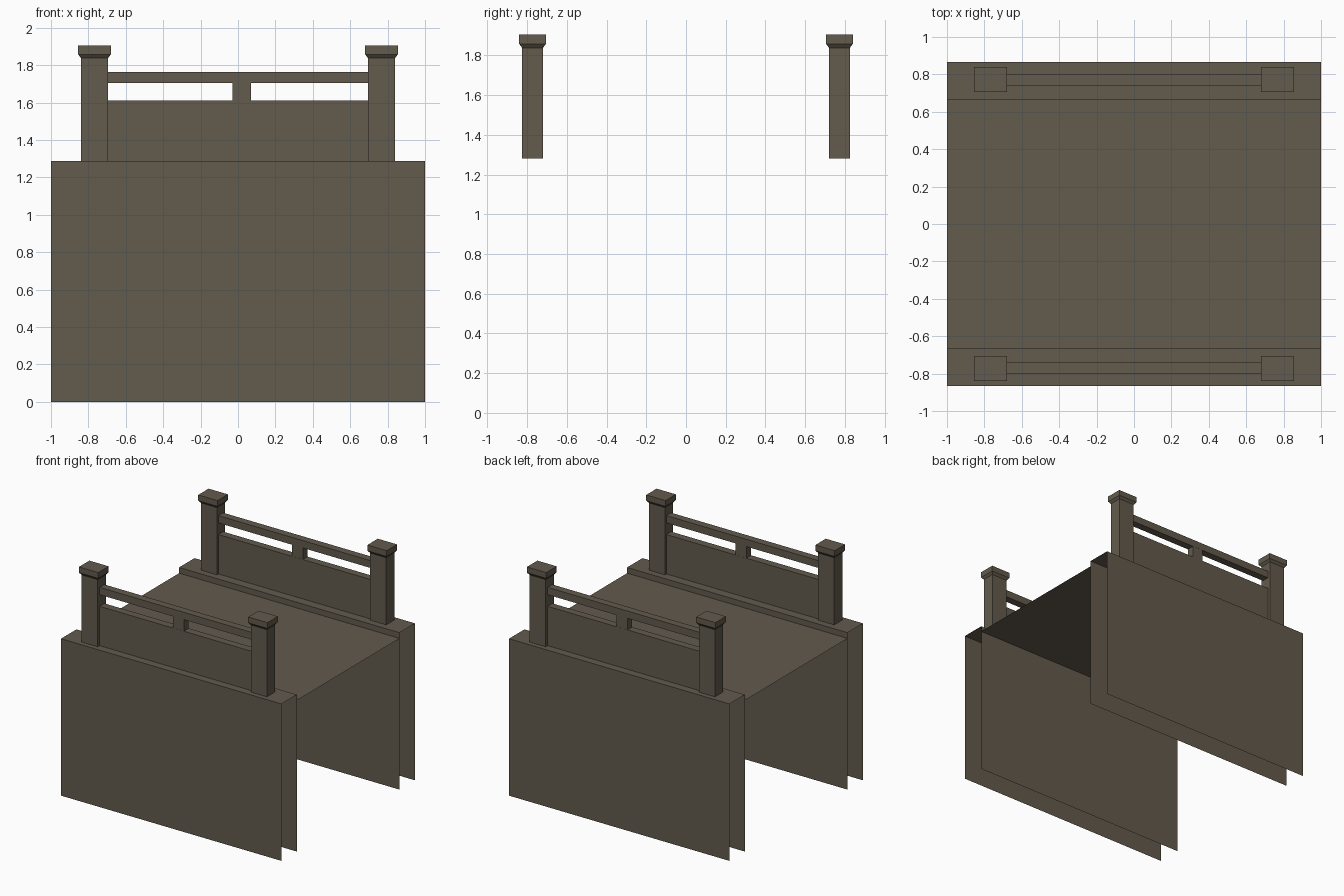
import bpy, bmesh

if "Cube" in bpy.data.objects:
    bpy.data.objects.remove(bpy.data.objects["Cube"])

stone = bpy.data.materials.new("brown_grey_stone")
stone.diffuse_color = (0.122, 0.103, 0.074, 1)
stone.use_nodes = True
stone.node_tree.nodes["Principled BSDF"].inputs["Base Color"].default_value = stone.diffuse_color


def finish(name, bm):
    me = bpy.data.meshes.new(name)
    bm.to_mesh(me)
    bm.free()
    me.materials.append(stone)
    ob = bpy.data.objects.new(name, me)
    bpy.context.collection.objects.link(ob)
    return ob


def loft(name, cx, cy, rings):
    """Closed rectangular solid through rings of (half_x, half_y, z)."""
    bm = bmesh.new()
    loops = [[bm.verts.new((cx + sx * hx, cy + sy * hy, z))
              for sx, sy in ((-1, -1), (1, -1), (1, 1), (-1, 1))]
             for hx, hy, z in rings]
    for a, b in zip(loops, loops[1:]):
        for i in range(4):
            j = (i + 1) % 4
            bm.faces.new((a[i], a[j], b[j], b[i]))
    bm.faces.new(loops[0][::-1])
    bm.faces.new(loops[-1])
    return finish(name, bm)


def strip(name, profile):
    """Thin sheet: a (y, z) profile swept along x."""
    bm = bmesh.new()
    pairs = [[bm.verts.new((x, y, z)) for x in (-1, 1)] for y, z in profile]
    for a, b in zip(pairs, pairs[1:]):
        bm.faces.new((a[0], a[1], b[1], b[0]))
    return finish(name, bm)


OUT, INN, TOP, DECK = 0.865, 0.665, 1.287, 1.24

# Bridge deck between the two hollow side walls
strip("deck", [(-INN, DECK), (INN, DECK)])

for s, side in ((-1, "front"), (1, "back")):
    # Outer wall, ledge and inner wall as one open sheet
    wall = [(-OUT, 0), (-OUT, TOP), (-INN, TOP), (-INN, DECK), (-INN, 0)]
    if s > 0:
        wall = [(-y, z) for y, z in reversed(wall)]
    strip(side + "_wall", wall)

    # Railing: panel, centre block and top rail
    y = s * 0.77
    loft(side + "_panel", 0, y, [(0.70, 0.031, 1.28), (0.70, 0.031, 1.61)])
    loft(side + "_centre_block", 0.02, y, [(0.05, 0.03, 1.61), (0.05, 0.03, 1.705)])
    loft(side + "_rail", 0, y, [(0.70, 0.031, 1.705), (0.70, 0.031, 1.765)])

    # End posts with flared caps
    for x, end in ((-0.7675, "left"), (0.7675, "right")):
        loft(f"{side}_{end}_post", x, s * 0.7725,
             [(0.0725, 0.0525, 1.28), (0.0725, 0.0525, 1.838),
              (0.0875, 0.0675, 1.858), (0.0875, 0.0675, 1.905)])
